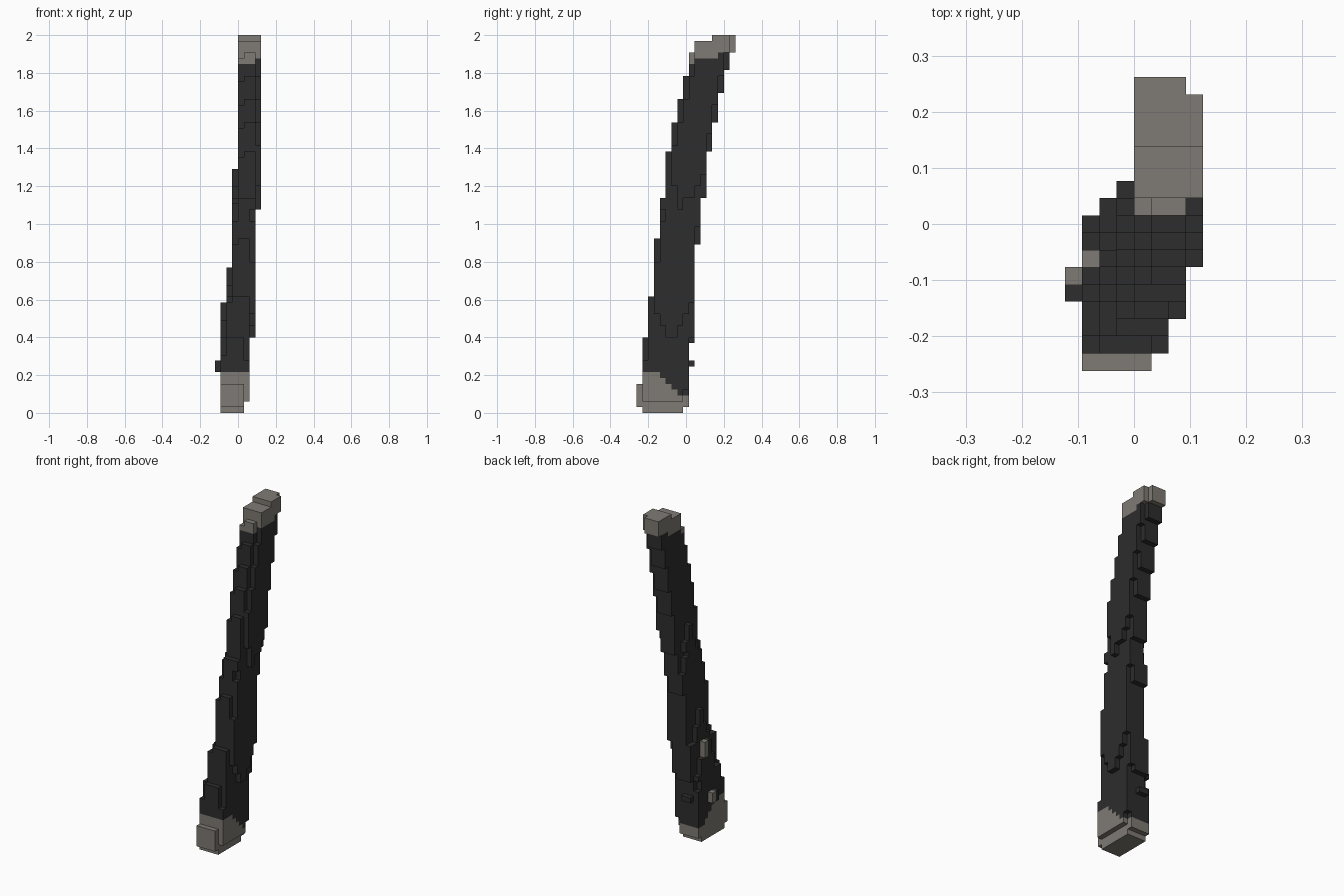
import bpy, bmesh
from mathutils import Vector

cube = bpy.data.objects.get("Cube")
if cube:
    bpy.data.objects.remove(cube, do_unlink=True)

V = 2 / 65                                   # block size: 8 x 17 x 65 blocks
ORIGIN = Vector((-4 * V, -8.5 * V, 0))


def material(name, rgb):
    m = bpy.data.materials.new(name)
    m.use_nodes = True
    m.diffuse_color = (*rgb, 1)
    m.node_tree.nodes["Principled BSDF"].inputs["Base Color"].default_value = (*rgb, 1)
    return m


dark = material("black_leather", (0.026, 0.026, 0.026))
steel = material("grey_steel", (0.212, 0.195, 0.172))

# Stepped outline: (first layer, block index) for each side of the curve
FRONT = [(0, 1), (1, 0), (5, 1), (13, 2), (20, 3), (30, 4), (37, 5), (45, 6),
         (50, 7), (54, 8), (58, 9), (62, 10), (64, 13)]
BACK = [(0, 8), (1, 9), (12, 10), (29, 11), (37, 12), (45, 13), (50, 14),
        (55, 15), (59, 16), (62, 17)]
LOW_X = [(0, 1), (19, 2), (25, 3), (42, 4)]
HIGH_X = [(0, 5), (2, 6), (13, 7), (35, 8)]


def step(table, k):
    return [v for start, v in table if start <= max(k, 0)][-1]


def layer(k):
    """Blocks of one layer, with the outer columns set back to round the corners."""
    x0, x1 = step(LOW_X, k), step(HIGH_X, k)
    for i in range(x0, x1):
        y0, y1 = step(FRONT, k), step(BACK, k)
        if i == x1 - 1 and k >= 2:
            start = max(s for s, _ in HIGH_X if s <= k)
            inset = max(0, 3 - (k - start) // 2) if start > 2 else 0
            y0 = max(y0 + inset, step(FRONT, min(k + 4, 63)))
            y1 = min(y1 - inset, step(BACK, k - 3))
            if start == 2:
                y0 = max(y0, 1)
        if i == x0:
            ends = [s for s, _ in LOW_X if s > k]
            inset = max(0, 3 - (ends[0] - 1 - k) // 3) if ends else 0
            y0 = max(y0 + inset, step(FRONT, min(k + 1, 63)) if k > 5 else y0)
            y1 -= inset
        for j in range(y0, y1):
            yield i, j, k


def part_of(i, j, k):
    """Sort a block into the metal tip, the metal throat or the dark sheath."""
    if k < (7 if j < 4 else 6 if j < 5 else 5 if j < 6 else 4 if j < 7 else 3):
        return "tip_cap"
    if k >= (60 if j < 10 else 61 if j < 14 else 62):
        return "throat_cap"
    return "sheath"


blocks = {b: part_of(*b) for k in range(65) for b in layer(k)}

# Small side lug, metal studs and back bump
for k in (7, 8):
    blocks[(0, 4, k)] = "side_lug"
    blocks[(0, 5, k)] = "lower_stud"
for k in (16, 17, 18):
    blocks[(1, 6, k)] = "upper_stud"
for i in (2, 3):
    blocks[(i, 9, 8)] = "back_bump"

AXES = [Vector((1, 0, 0)), Vector((0, 1, 0)), Vector((0, 0, 1))]


def build(name, mat):
    """Make the outer skin of one part."""
    bm = bmesh.new()
    corners = {}

    def corner(p):
        key = tuple(round(c) for c in p)
        if key not in corners:
            corners[key] = bm.verts.new(ORIGIN + Vector(key) * V)
        return corners[key]

    for b, part in blocks.items():
        if part != name:
            continue
        for a in range(3):
            u, w = AXES[(a + 1) % 3], AXES[(a + 2) % 3]
            for side in (0, 1):
                near = list(b)
                near[a] += 1 if side else -1
                if tuple(near) in blocks:
                    continue
                p = Vector(b) + AXES[a] * side
                ring = [p, p + u, p + u + w, p + w]
                bm.faces.new([corner(q) for q in (ring if side else ring[::-1])])
    # Merge the flat areas
    bmesh.ops.dissolve_limit(bm, angle_limit=0.01, verts=bm.verts, edges=bm.edges)
    mesh = bpy.data.meshes.new(name)
    bm.to_mesh(mesh)
    bm.free()
    mesh.materials.append(mat)
    bpy.context.collection.objects.link(bpy.data.objects.new(name, mesh))


for name, mat in (("sheath", dark), ("side_lug", dark), ("back_bump", dark),
                  ("tip_cap", steel), ("throat_cap", steel),
                  ("lower_stud", steel), ("upper_stud", steel)):
    build(name, mat)
